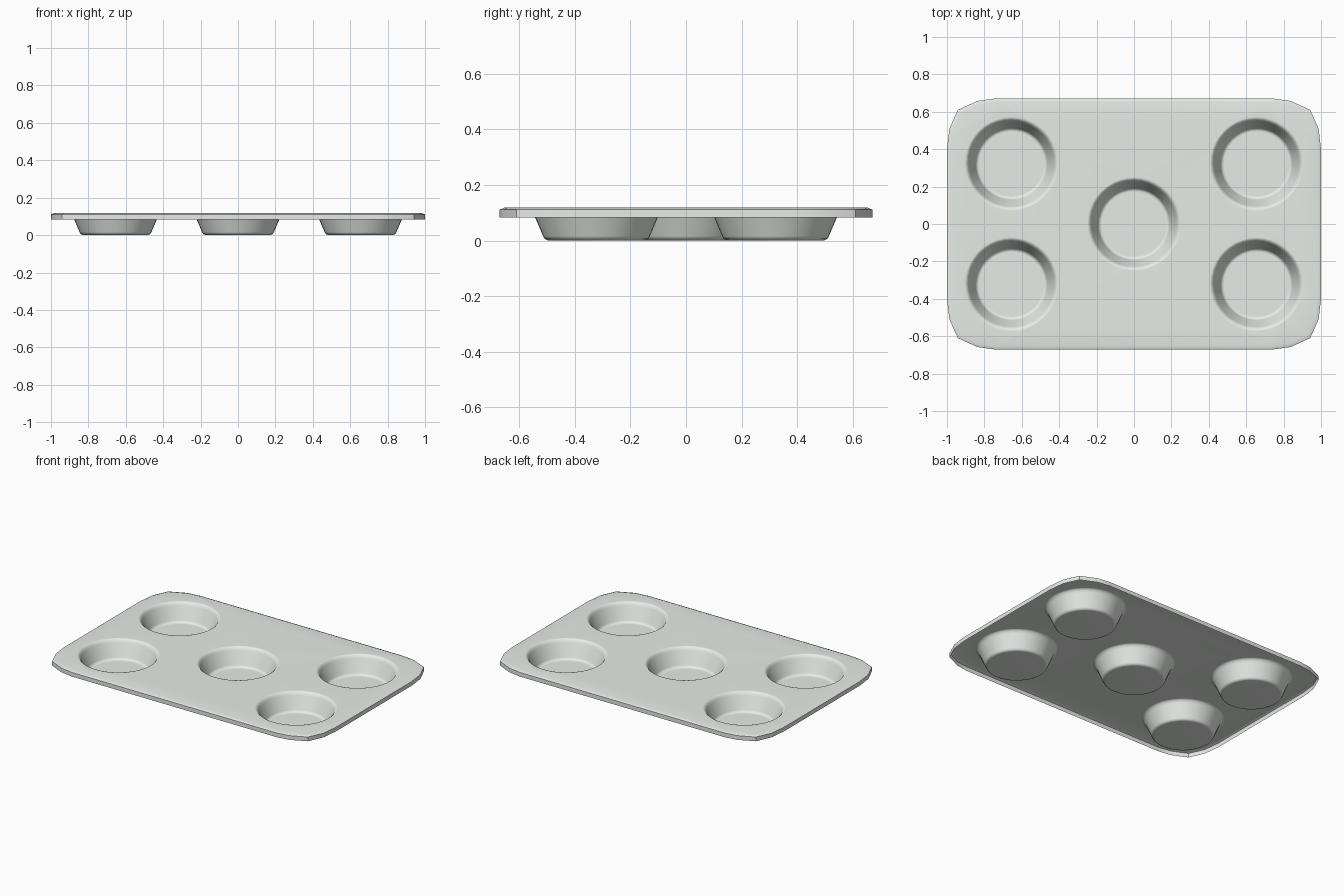
import bpy, bmesh, math

if "Cube" in bpy.data.objects:
    bpy.data.objects.remove(bpy.data.objects["Cube"])

bm = bmesh.new()

def loop(points, z):
    return [bm.verts.new((x, y, z)) for x, y in points]

def bridge(a, b):
    n = len(a)
    for i in range(n):
        bm.faces.new((a[i], a[(i + 1) % n], b[(i + 1) % n], b[i]))

def loop_edges(vs):
    n = len(vs)
    return [bm.edges.get((vs[i], vs[(i + 1) % n])) for i in range(n)]

# Rounded outline, mirrored from one faceted corner
corner = [(1, 0.40), (0.987, 0.51), (0.942, 0.61), (0.837, 0.658), (0.75, 0.67)]
outline = (corner + [(-x, y) for x, y in reversed(corner)]
           + [(-x, -y) for x, y in corner] + [(x, -y) for x, y in reversed(corner)])
inner = [(x * 0.982, y * 0.973) for x, y in outline]

# Folded-down lip with a softened upper edge
lip_bottom = loop(outline, 0.083)
lip_top = loop(outline, 0.111)
deck = loop(inner, 0.119)
bridge(lip_bottom, lip_top)
bridge(lip_top, deck)
fill = loop_edges(deck)

# Five tapered cups: radius and height from the mouth down to the base
profile = [(0.25, 0.119), (0.242, 0.117), (0.234, 0.11), (0.227, 0.098),
           (0.192, 0.016), (0.186, 0.006), (0.173, 0.0)]
SIDES = 40
centres = [(sx * 0.655, sy * 0.322) for sx in (-1, 1) for sy in (-1, 1)] + [(0, 0)]
for cx, cy in centres:
    rings = [loop([(cx + r * math.cos(2 * math.pi * i / SIDES),
                    cy + r * math.sin(2 * math.pi * i / SIDES)) for i in range(SIDES)], z)
             for r, z in profile]
    for a, b in zip(rings, rings[1:]):
        bridge(a, b)
    bm.faces.new(rings[-1])
    fill += loop_edges(rings[0])

# Flat deck between the lip and the cup mouths
bmesh.ops.triangle_fill(bm, use_beauty=True, use_dissolve=False, edges=fill, normal=(0, 0, 1))
bmesh.ops.recalc_face_normals(bm, faces=bm.faces[:])
if sum(f.normal.z * f.calc_area() for f in bm.faces) < 0:
    bmesh.ops.reverse_faces(bm, faces=bm.faces[:])

mesh = bpy.data.meshes.new("muffin_tray")
bm.to_mesh(mesh)
bm.free()
tray = bpy.data.objects.new("muffin_tray", mesh)
bpy.context.collection.objects.link(tray)

# Pale, faintly green metal
metal = bpy.data.materials.new("pale_metal")
metal.diffuse_color = (0.80, 0.84, 0.80, 1)
metal.use_nodes = True
metal.node_tree.nodes["Principled BSDF"].inputs["Base Color"].default_value = metal.diffuse_color
mesh.materials.append(metal)

bpy.context.view_layer.objects.active = tray
tray.select_set(True)
bpy.ops.object.shade_smooth_by_angle(angle=math.radians(40))

# Keep the wide deck evenly shaded
weighted = tray.modifiers.new("even_shading", 'WEIGHTED_NORMAL')
weighted.keep_sharp = True
